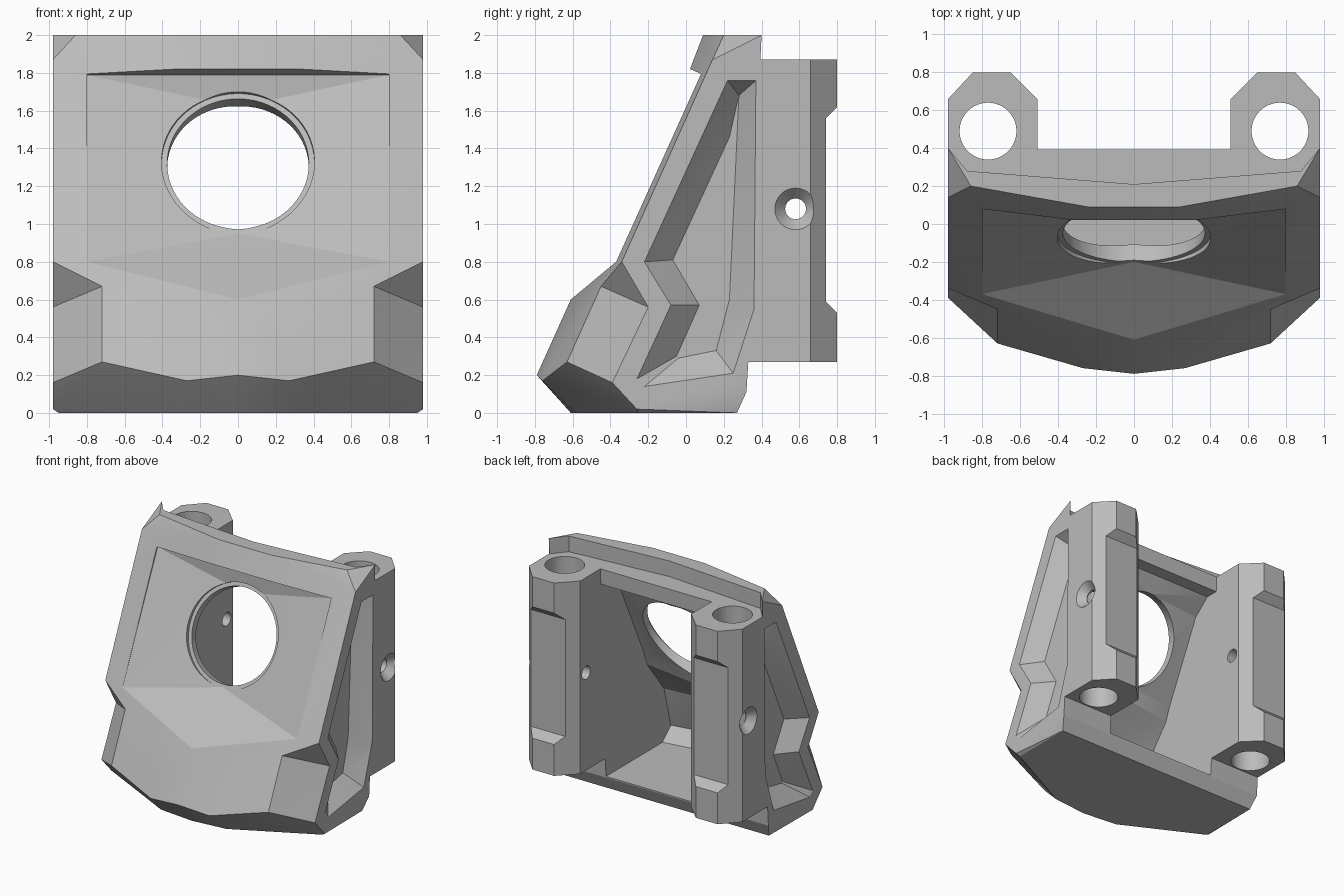
import bpy, bmesh, math
from mathutils import Vector

if "Cube" in bpy.data.objects:
    bpy.data.objects.remove(bpy.data.objects["Cube"], do_unlink=True)

grey = bpy.data.materials.new("light grey plastic")
grey.use_nodes = True
grey.diffuse_color = (0.5, 0.5, 0.5, 1)
grey.node_tree.nodes["Principled BSDF"].inputs["Base Color"].default_value = grey.diffuse_color


def finish(name, bm):
    bmesh.ops.recalc_face_normals(bm, faces=bm.faces)
    mesh = bpy.data.meshes.new(name)
    bm.to_mesh(mesh)
    bm.free()
    mesh.materials.append(grey)
    obj = bpy.data.objects.new(name, mesh)
    bpy.context.collection.objects.link(obj)
    return obj


def hull(name, points):
    """Smallest convex solid around the points."""
    bm = bmesh.new()
    for p in {tuple(p) for p in points}:
        bm.verts.new(p)
    result = bmesh.ops.convex_hull(bm, input=bm.verts)
    inside = [e for e in result["geom_interior"] if isinstance(e, bmesh.types.BMVert)]
    bmesh.ops.delete(bm, geom=inside, context="VERTS")
    bmesh.ops.dissolve_limit(bm, angle_limit=0.002, verts=bm.verts, edges=bm.edges)
    return finish(name, bm)


def loft(name, sections):
    """Solid through matching closed sections, capped at both ends."""
    bm = bmesh.new()
    rings = [[bm.verts.new(p) for p in s] for s in sections]
    n = len(rings[0])
    for a, b in zip(rings, rings[1:]):
        for i in range(n):
            j = (i + 1) % n
            bm.faces.new((a[i], a[j], b[j], b[i]))
    bm.faces.new(rings[0])
    bm.faces.new(rings[-1])
    bmesh.ops.triangulate(bm, faces=[f for f in bm.faces if len(f.verts) == 4])
    return finish(name, bm)


def across(x, profile):
    return [(x, y, z) for y, z in profile]


def mirrored(points):
    return points + [(-x, y, z) for x, y, z in points if x]


def shifted(points, offset):
    return [tuple(Vector(p) + Vector(offset)) for p in points]


def turned(name, centre, axis, stations, sides=48):
    """Turned solid: stations are (distance along axis, radius)."""
    axis = Vector(axis).normalized()
    u = axis.orthogonal().normalized()
    v = axis.cross(u)
    turn = [2 * math.pi * i / sides for i in range(sides)]
    return loft(name, [[Vector(centre) + axis * d + (u * math.cos(t) + v * math.sin(t)) * r
                        for t in turn] for d, r in stations])


def combine(target, tool, operation):
    mod = target.modifiers.new(operation.lower(), "BOOLEAN")
    mod.operation = operation
    mod.solver = "EXACT"
    mod.object = tool
    bpy.context.view_layer.objects.active = target
    bpy.ops.object.modifier_apply(modifier=mod.name)
    bpy.data.objects.remove(tool, do_unlink=True)


# Corners shared by several parts, on the +x half
brow, waist = (.8, .09, 1.79), (.8, -.37, .8)
waist_side = (.98, -.34, .8)
cheek, chin, chin_side = (.72, -.45, .67), (.72, -.63, .27), (.98, -.39, .16)

# Sloped upper panel
body = hull("shroud_body", mirrored([
    (.24, .09, 2), (.86, .2, 2), (.98, .4, 2), brow, (.98, .14, 1.87), (.98, .33, 1.87),
    waist, waist_side, (.9, .1, .6), (.98, .33, .5)]))

# Protruding lower part with chamfered underside
lower = mirrored([
    waist, waist_side, (.98, .33, .8), (0, -.61, .6), cheek,
    (0, -.79, .2), (.27, -.76, .17), chin, chin_side,
    (0, -.61, 0), (.3, -.58, 0), (.95, -.25, 0), (.98, -.26, .02),
    (.95, .27, 0), (.98, .32, .11), (.98, .33, .27)])
combine(body, hull("lower_front", lower), "UNION")

# Shallow folded dish in the panel
dish = mirrored([brow, waist])
combine(body, hull("dish", dish + shifted(dish, (0, -.09, .04))
                   + [(0, .09, 1.62), (0, -.2, .95)]), "DIFFERENCE")

# Notches at the lower front corners
notch = [cheek, waist_side, chin, chin_side]
notch += shifted(notch, (.3, -.2, .1)) + [(.98, -.2, .56)]
for side in (1, -1):
    combine(body, hull("notch", [(x * side, y, z) for x, y, z in notch]), "DIFFERENCE")

# Ledge behind the top rim
ledge = [(0, .21), (.88, .28), (.98, .4), (1.1, .55)]
combine(body, hull("ledge", mirrored([(x, y, z) for x, y in ledge for z in (1.87, 2.1)])), "DIFFERENCE")

# Hollow interior, open to the back
mid = [(.6, 1.74), (.28, 1.74), (.19, 1.62), (-.1, .95), (-.14, .84), (-.48, .56), (-.62, .22), (-.5, .12), (.6, .12)]
shift = [0, 0, -.05, -.08, -.08, .04, .09, .08, 0]
edge = [(y + d, z) for (y, z), d in zip(mid, shift)]
combine(body, loft("cavity", [across(-.51, edge), across(0, mid), across(.51, edge)]), "DIFFERENCE")

# Rear pillars with chamfered corners
plan = [(.51, .32), (.51, .66), (.65, .8), (.85, .8), (.98, .66), (.98, .32)]
for side in (1, -1):
    pillar = loft("pillar", [[(x * side, y, z) for x, y in plan] for z in (.27, 1.87)])
    combine(body, pillar, "UNION")

# Shallow relief along the back of the pillars
relief = [(.74, 1.56), (.86, 1.68), (.86, .47), (.74, .59)]
combine(body, loft("relief", [across(-1.2, relief), across(1.2, relief)]), "DIFFERENCE")

# Sloped side pockets and bored pillars
rim = [(.22, 1.76), (-.22, .8), (-.08, .57), (-.26, .18), (-.22, .14), (.25, .21), (.36, .55), (.37, 1.76)]
floor = [(.23, 1.46), (-.07, .81), (.07, .57), (-.05, .3), (-.04, .29), (.16, .33), (.23, .6), (.28, 1.68)]
for side in (1, -1):
    pocket = loft("pocket", [across(1.05 * side, rim), across(.98 * side, rim), across(.85 * side, floor)])
    combine(body, pocket, "DIFFERENCE")
    bore = turned("bore", (.77 * side, .49, 0), (0, 0, 1), [(.1, .15), (2.1, .15)])
    combine(body, bore, "DIFFERENCE")
    screw = turned("screw_hole", (0, .58, 1.08), (side, 0, 0),
                   [(.4, .055), (.92, .055), (.98, .11), (1.1, .11)], 32)
    combine(body, screw, "DIFFERENCE")

# Round front opening with a shallow counterbore, square to the sloped panel
opening = turned("opening", (0, -.04, 1.315), (0, -.917, .4),
                 [(-.35, .375), (.01, .375), (.01, .405), (.4, .405)], 64)
combine(body, opening, "DIFFERENCE")

bpy.ops.object.select_all(action="DESELECT")
body.select_set(True)
bpy.context.view_layer.objects.active = body
bpy.ops.object.shade_smooth_by_angle(angle=math.radians(20))
